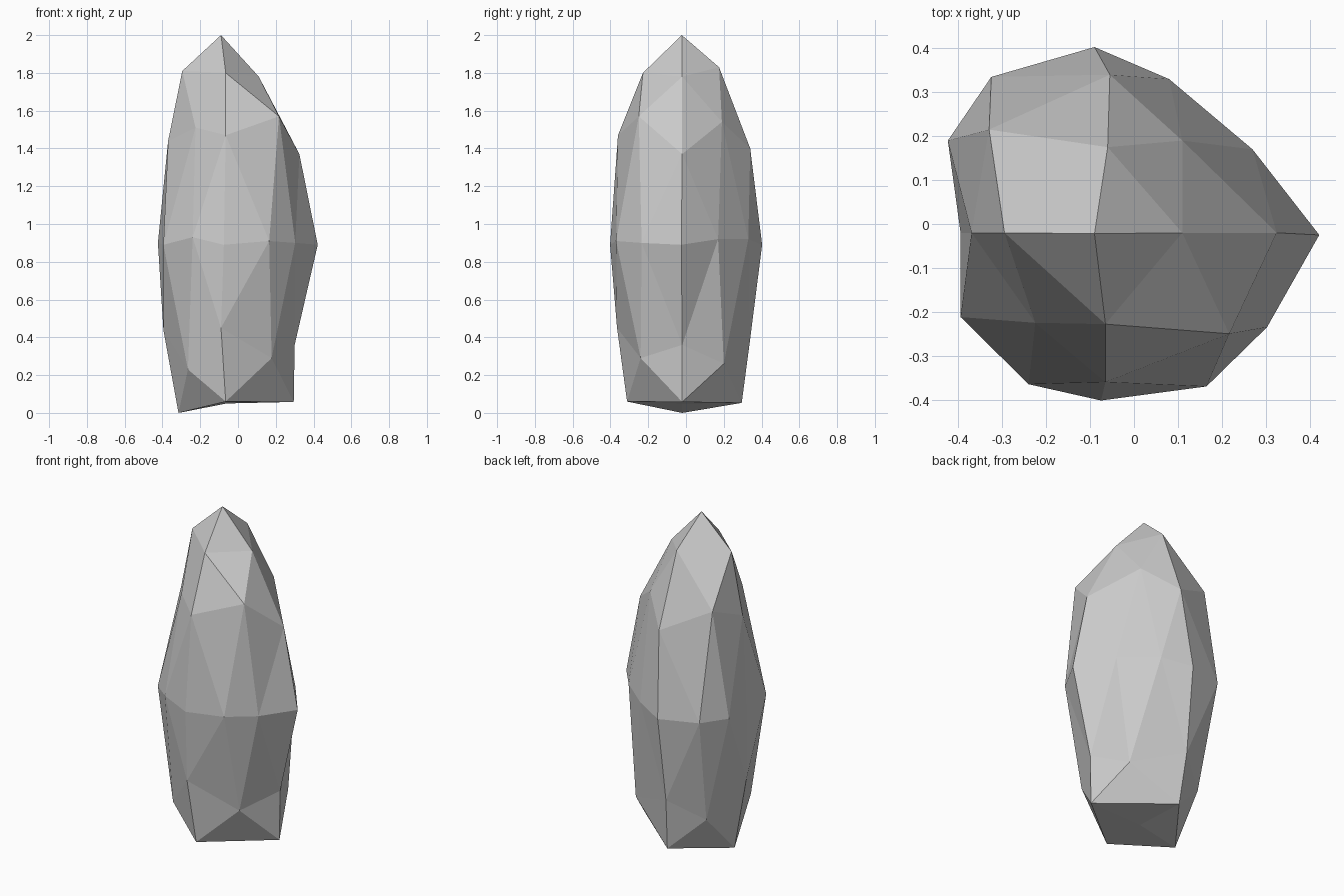
import bpy
import bmesh

# Outline of the crystal-like rock, ring by ring from top to bottom.
# Each ring runs anticlockwise from +x with 4 points more than the one nearer the pole.
top = [(-.09, -.022, 2)]
shoulder = [(.11, -.02, 1.78), (-.06, .175, 1.83), (-.295, -.02, 1.81), (-.065, -.228, 1.80)]
upper = [(.325, -.02, 1.37), (.11, .19, 1.54), (-.055, .34, 1.40), (-.33, .215, 1.54),
         (-.37, -.02, 1.44), (-.225, -.225, 1.51), (-.065, -.36, 1.47), (.217, -.25, 1.57)]
waist = [(.422, -.025, .89), (.27, .17, .92), (.08, .33, .92), (-.09, .403, .89),
         (-.325, .335, .90), (-.424, .19, .90), (-.395, -.02, .89), (-.395, -.212, .89),
         (-.24, -.365, .93), (-.075, -.402, .89), (.165, -.37, .91), (.303, -.235, .90)]
lower = [(.30, -.02, .36), (.20, .20, .26), (-.10, .337, .37), (-.285, .21, .25),
         (-.395, -.02, .44), (-.265, -.25, .23), (-.09, -.365, .45), (.178, -.24, .29)]
foot = [(.295, -.02, .058), (-.08, .295, .053), (-.315, -.02, 0), (-.065, -.312, .06)]
base = [(-.06, -.02, .05)]

bm = bmesh.new()


def stitch(inner, outer):
    """Fill the band between two rings, one quarter at a time."""
    m, n = len(inner) // 4, len(outer) // 4
    for q in range(4):
        for k in range(n):
            o = q * n + k
            i = q * m + k
            a, b = outer[o], outer[(o + 1) % len(outer)]
            c = inner[i % len(inner)]
            bm.faces.new((a, b, c))
            if k < n - 1:
                bm.faces.new((b, inner[(i + 1) % len(inner)], c))


# Faceted skin
rings = [[bm.verts.new(p) for p in r] for r in (top, shoulder, upper, waist, lower, foot, base)]
for r1, r2 in zip(rings, rings[1:]):
    stitch(*sorted((r1, r2), key=len))
bmesh.ops.recalc_face_normals(bm, faces=bm.faces[:])

mesh = bpy.data.meshes.new("rock")
bm.to_mesh(mesh)
bm.free()
rock = bpy.data.objects.new("rock", mesh)
bpy.context.collection.objects.link(rock)
